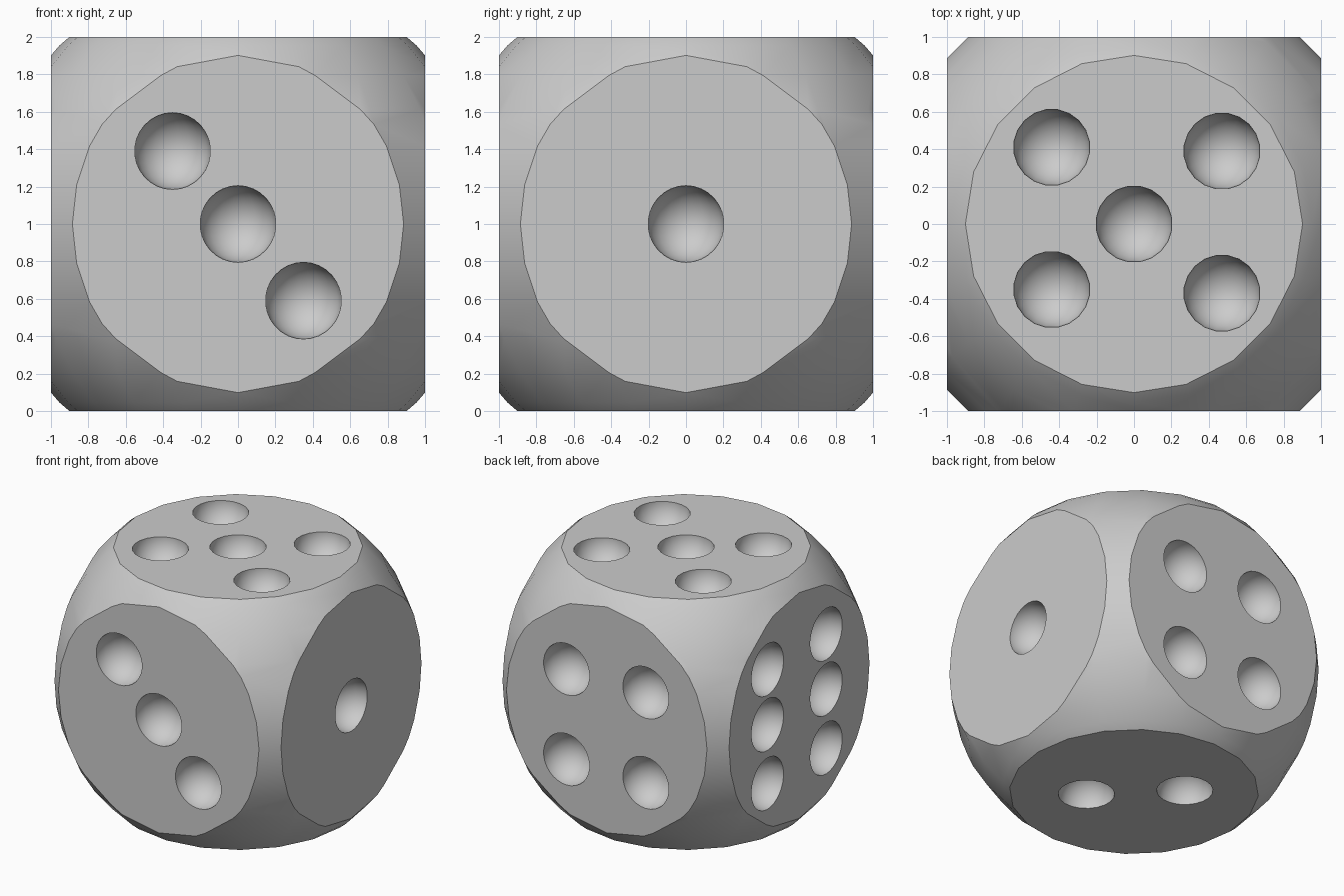
import bpy
import bmesh
from math import radians
from mathutils import Matrix, Vector

cube = bpy.data.objects.get("Cube")
if cube:
    bpy.data.objects.remove(cube)

BALL_RADIUS = 1.35
PIP_RADIUS = 0.205


def add_object(name, bm):
    mesh = bpy.data.meshes.new(name)
    bm.to_mesh(mesh)
    bm.free()
    obj = bpy.data.objects.new(name, mesh)
    bpy.context.collection.objects.link(obj)
    return obj


def cut(target, tool, operation):
    mod = target.modifiers.new(operation.lower(), 'BOOLEAN')
    mod.operation = operation
    mod.solver = 'EXACT'
    mod.object = tool
    bpy.context.view_layer.objects.active = target
    bpy.ops.object.modifier_apply(modifier=mod.name)
    bpy.data.objects.remove(tool)


# Grey material
grey = bpy.data.materials.new("plain grey")
grey.use_nodes = True
colour = (0.6, 0.6, 0.6, 1)
grey.diffuse_color = colour
grey.node_tree.nodes["Principled BSDF"].inputs["Base Color"].default_value = colour

# Body: a cube whose corners are rounded off by a ball
bm = bmesh.new()
bmesh.ops.create_cube(bm, size=2, matrix=Matrix.Translation((0, 0, 1)))
body = add_object("dice_body", bm)

bm = bmesh.new()
bmesh.ops.create_uvsphere(bm, u_segments=20, v_segments=20, radius=BALL_RADIUS,
                          matrix=Matrix.Translation((0, 0, 1)))
ball = add_object("rounding_ball", bm)
ball.hide_render = True
cut(body, ball, 'INTERSECT')

# Pip centres, measured from the middle of the body
pips = [(1, 0, 0)]                                                    # one
pips += [(0.24, -0.25, -1), (-0.27, 0.25, -1)]                        # two
pips += [(x, -1, z) for x, z in ((-0.35, 0.39), (0, 0), (0.35, -0.41))]  # three
pips += [(x, 1, z) for x in (-0.345, 0.355) for z in (0.31, -0.41)]   # four
pips += [(0, 0, 1), (-0.44, 0.41, 1), (0.47, 0.39, 1),
         (-0.44, -0.35, 1), (0.47, -0.37, 1)]                         # five
pips += [(-1, y, z) for y in (0.4, -0.34) for z in (0.44, 0, -0.47)]  # six

# Hollow out all the pips
bm = bmesh.new()
for p in pips:
    place = Matrix.Translation(Vector(p) + Vector((0, 0, 1)))
    bmesh.ops.create_uvsphere(bm, u_segments=20, v_segments=15, radius=PIP_RADIUS,
                              matrix=place @ Matrix.Rotation(radians(9), 4, 'Z'))
pip_cutter = add_object("pip_cutter", bm)
pip_cutter.hide_render = True
cut(body, pip_cutter, 'DIFFERENCE')

# Finish: one colour, smooth hollows and corners with crisp rims
body.data.materials.clear()
body.data.materials.append(grey)
for poly in body.data.polygons:
    poly.material_index = 0
bpy.ops.object.select_all(action='DESELECT')
body.select_set(True)
bpy.context.view_layer.objects.active = body
bpy.ops.object.shade_smooth_by_angle(angle=radians(28))
